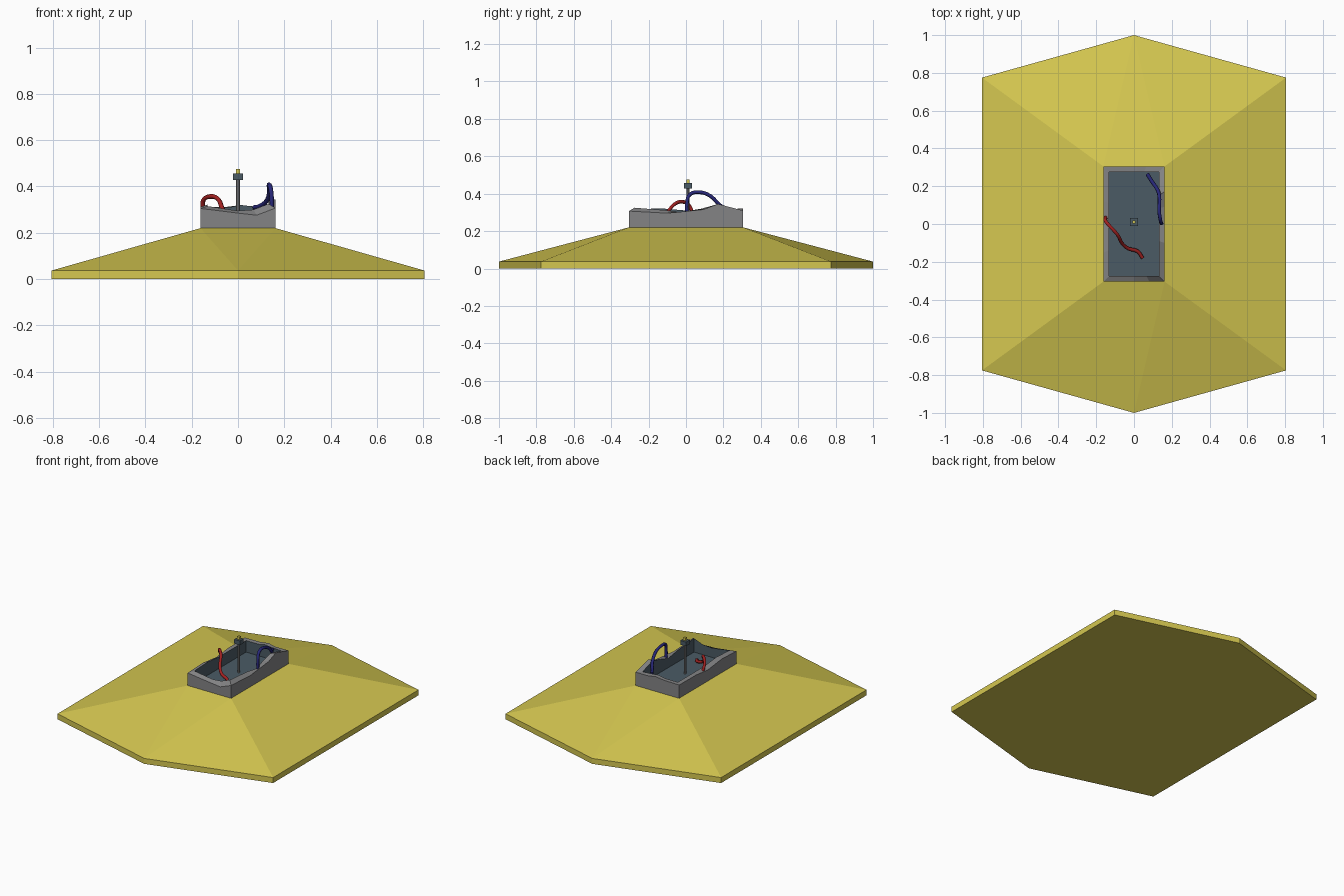
import bpy
import bmesh
from mathutils import Vector

if "Cube" in bpy.data.objects:
    bpy.data.objects.remove(bpy.data.objects["Cube"], do_unlink=True)


def material(name, rgb):
    mat = bpy.data.materials.new(name)
    mat.use_nodes = True
    mat.diffuse_color = (*rgb, 1)
    mat.node_tree.nodes["Principled BSDF"].inputs["Base Color"].default_value = (*rgb, 1)
    return mat


YELLOW = material("mustard yellow", (0.66, 0.57, 0.08))
GREY = material("concrete grey", (0.23, 0.23, 0.235))
SLATE = material("slate blue", (0.07, 0.105, 0.13))
RED = material("wire red", (0.36, 0.015, 0.015))
BLUE = material("wire blue", (0.02, 0.02, 0.19))


def add_object(name, bm, *mats):
    mesh = bpy.data.meshes.new(name)
    bmesh.ops.recalc_face_normals(bm, faces=bm.faces)
    bm.to_mesh(mesh)
    bm.free()
    for mat in mats:
        mesh.materials.append(mat)
    obj = bpy.data.objects.new(name, mesh)
    bpy.context.collection.objects.link(obj)
    return obj


def add_box(name, center, size, mat):
    bm = bmesh.new()
    bmesh.ops.create_cube(bm, size=1)
    for v in bm.verts:
        v.co = Vector(center) + v.co * Vector(size)
    return add_object(name, bm, mat)


def add_wire(name, points, mat, radius=0.01):
    curve = bpy.data.curves.new(name, "CURVE")
    curve.dimensions = "3D"
    curve.bevel_depth = radius
    curve.bevel_resolution = 1
    curve.resolution_u = 3
    curve.use_fill_caps = True
    spline = curve.splines.new("BEZIER")
    spline.bezier_points.add(len(points) - 1)
    for bp, co in zip(spline.bezier_points, points):
        bp.co = co
        bp.handle_left_type = bp.handle_right_type = "AUTO"
    curve.materials.append(mat)
    obj = bpy.data.objects.new(name, curve)
    bpy.context.collection.objects.link(obj)


HALF_X, HALF_Y, DECK = 0.162, 0.305, 0.22
RIM, FLOOR = 0.03, 0.232

# Hexagonal sloped mound with a thin vertical edge
hexagon = [(-0.805, -0.775), (0, -1), (0.805, -0.775),
           (0.805, 0.775), (0, 1), (-0.805, 0.775)]
bm = bmesh.new()
low = [bm.verts.new((x, y, 0)) for x, y in hexagon]
edge = [bm.verts.new((x, y, 0.037)) for x, y in hexagon]
top = [bm.verts.new((sx * HALF_X, sy * HALF_Y, DECK))
       for sx, sy in ((-1, -1), (1, -1), (1, 1), (-1, 1))]
bm.faces.new(low[::-1])
bm.faces.new(top)
for i in range(6):
    j = (i + 1) % 6
    bm.faces.new((low[i], low[j], edge[j], edge[i]))
for a, b, c, left, right in ((0, 1, 2, 0, 1), (3, 4, 5, 2, 3)):
    bm.faces.new((edge[a], edge[b], top[left]))
    bm.faces.new((edge[b], top[right], top[left]))
    bm.faces.new((edge[b], edge[c], top[right]))
bm.faces.new((edge[2], edge[3], top[2], top[1]))
bm.faces.new((edge[5], edge[0], top[0], top[3]))
add_object("mound", bm, YELLOW)

# Broken box: side fractions, outer rim height, inner rim height
rim = [(-1, -1, 0.305, 0.315), (0, -1, 0.285, 0.295), (0.5, -1, 0.276, 0.3),
       (1, -1, 0.307, 0.325), (1, -0.33, 0.296, 0.31), (1, 0, 0.306, 0.295),
       (1, 0.3, 0.315, 0.32), (1, 0.56, 0.345, 0.34), (1, 0.75, 0.33, 0.33),
       (1, 1, 0.31, 0.31), (0.4, 1, 0.31, 0.315), (0.1, 1, 0.32, 0.32),
       (-0.3, 1, 0.312, 0.31), (-1, 1, 0.31, 0.31), (-1, 0.4, 0.308, 0.31),
       (-1, 0, 0.295, 0.31), (-1, -0.5, 0.312, 0.322)]
bm = bmesh.new()
rings = [[], [], [], []]
for u, v, outer, inner in rim:
    out = (u * HALF_X, v * HALF_Y)
    inn = (u * (HALF_X - RIM), v * (HALF_Y - RIM))
    for ring, xy, z in zip(rings, (out, out, inn, inn), (DECK, outer, inner, FLOOR)):
        ring.append(bm.verts.new((*xy, z)))
for k in range(3):
    for i in range(len(rim)):
        j = (i + 1) % len(rim)
        face = bm.faces.new((rings[k][i], rings[k][j], rings[k + 1][j], rings[k + 1][i]))
        face.material_index = 1 if k == 2 else 0
bm.faces.new(rings[3]).material_index = 1
bm.faces.new(rings[0][::-1])
add_object("broken_box", bm, GREY, SLATE)

# Central rod with its head and lamp
bm = bmesh.new()
bmesh.ops.create_cone(bm, cap_ends=True, segments=8, radius1=0.008, radius2=0.008, depth=0.2)
rod = add_object("rod", bm, GREY)
rod.location = (0, 0.01, 0.332)
add_box("rod_head", (0, 0.01, 0.443), (0.042, 0.042, 0.028), SLATE)
add_box("lamp", (0, 0.01, 0.466), (0.016, 0.016, 0.02), YELLOW)

# Loose wires
add_wire("red_wire", [(-0.15, 0.035, 0.3), (-0.15, 0.015, 0.34), (-0.12, -0.02, 0.357),
                      (-0.085, -0.06, 0.345), (-0.065, -0.1, 0.3), (-0.03, -0.13, 0.265),
                      (0.02, -0.145, 0.25), (0.045, -0.18, 0.24)], RED)
add_wire("blue_wire", [(0.07, 0.265, 0.31), (0.095, 0.225, 0.315), (0.125, 0.18, 0.34),
                       (0.135, 0.13, 0.388), (0.133, 0.07, 0.408), (0.14, 0.02, 0.395),
                       (0.145, 0.005, 0.35), (0.145, 0.005, 0.295)], BLUE)
